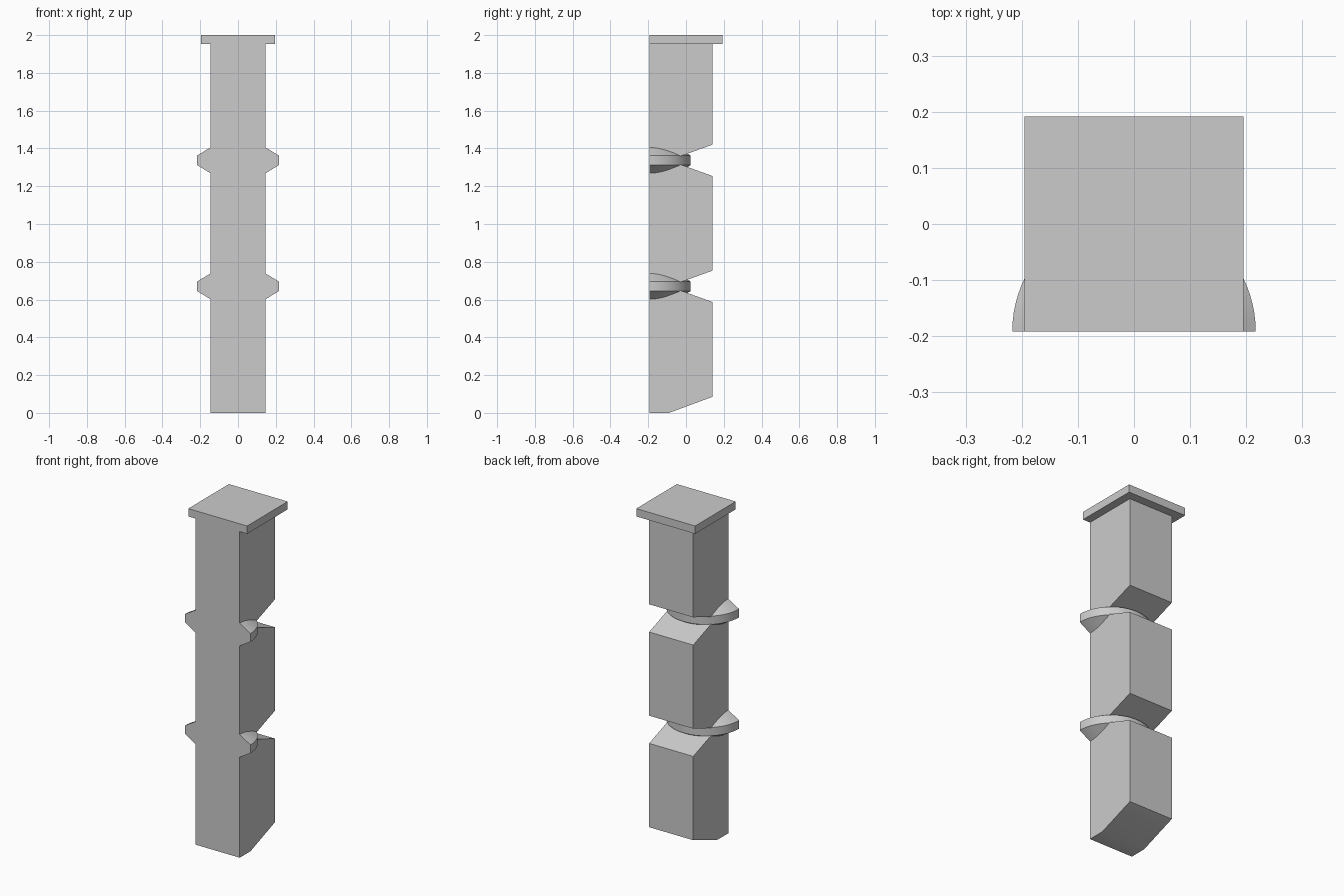
import bpy, bmesh, math
from mathutils import Vector

cube = bpy.data.objects.get("Cube")
if cube:
    bpy.data.objects.remove(cube, do_unlink=True)

grey = bpy.data.materials.new("plain grey")
grey.use_nodes = True
colour = (0.6, 0.6, 0.6, 1)
grey.diffuse_color = colour
grey.node_tree.nodes["Principled BSDF"].inputs["Base Color"].default_value = colour

FRONT, BACK = -0.192, 0.14      # flat front plane and rear of the shaft
HALF = 0.146                    # half width of the shaft
CAP_Z = 1.953                   # underside of the cap
RINGS = (0.67, 1.337)           # heights of the notches and collars


def finish(name, bm):
    """Turn a bmesh into a named object with crisp edges."""
    bmesh.ops.recalc_face_normals(bm, faces=bm.faces)
    mesh = bpy.data.meshes.new(name)
    bm.to_mesh(mesh)
    bm.free()
    mesh.materials.append(grey)
    obj = bpy.data.objects.new(name, mesh)
    bpy.context.collection.objects.link(obj)
    bpy.ops.object.select_all(action='DESELECT')
    obj.select_set(True)
    bpy.context.view_layer.objects.active = obj
    bpy.ops.object.shade_smooth_by_angle(angle=math.radians(30))
    return obj


def side_prism(name, profile, half):
    """Extrude a (y, z) profile across the width."""
    bm = bmesh.new()
    face = bm.faces.new([bm.verts.new((-half, y, z)) for y, z in profile])
    moved = bmesh.ops.extrude_face_region(bm, geom=[face], use_keep_orig=True)["geom"]
    verts = [g for g in moved if isinstance(g, bmesh.types.BMVert)]
    bmesh.ops.translate(bm, verts=verts, vec=(2 * half, 0, 0))
    return finish(name, bm)


def half_collar(name, height):
    """Sweep a tapered section half a turn behind the front plane."""
    bm = bmesh.new()
    section = [(HALF, -0.068), (0.217, -0.025), (0.217, 0.025), (HALF, 0.068)]
    start = bm.faces.new([bm.verts.new((r, FRONT, height + z)) for r, z in section])
    bmesh.ops.spin(bm, geom=[start] + start.edges[:] + start.verts[:],
                   cent=Vector((0, FRONT, height)), axis=(0, 0, 1),
                   angle=math.pi, steps=40)
    # Keep both end sections as the flat front faces
    if not any(len(f.verts) == 4 and all(v.co.x > 0 and abs(v.co.y - FRONT) < 1e-5
               for v in f.verts) for f in bm.faces):
        ends = [v for v in bm.verts if v.co.x > 0 and abs(v.co.y - FRONT) < 1e-5]
        bmesh.ops.contextual_create(bm, geom=ends)
    return finish(name, bm)


# Shaft with a bevelled foot and wedge notches cut in from the rear
shaft = [(FRONT, 0), (-0.09, 0), (BACK, 0.085)]
for c in RINGS:
    shaft += [(BACK, c - 0.083), (-0.09, c), (BACK, c + 0.083)]
shaft += [(BACK, CAP_Z), (FRONT, CAP_Z)]
side_prism("shaft", shaft, HALF)

# Square cap, flush with the front
side_prism("cap", [(FRONT, CAP_Z), (-FRONT, CAP_Z), (-FRONT, 2), (FRONT, 2)], 0.195)

# Half-round collars seated in the notches
for label, c in zip(("lower", "upper"), RINGS):
    half_collar(label + "_collar", c)
